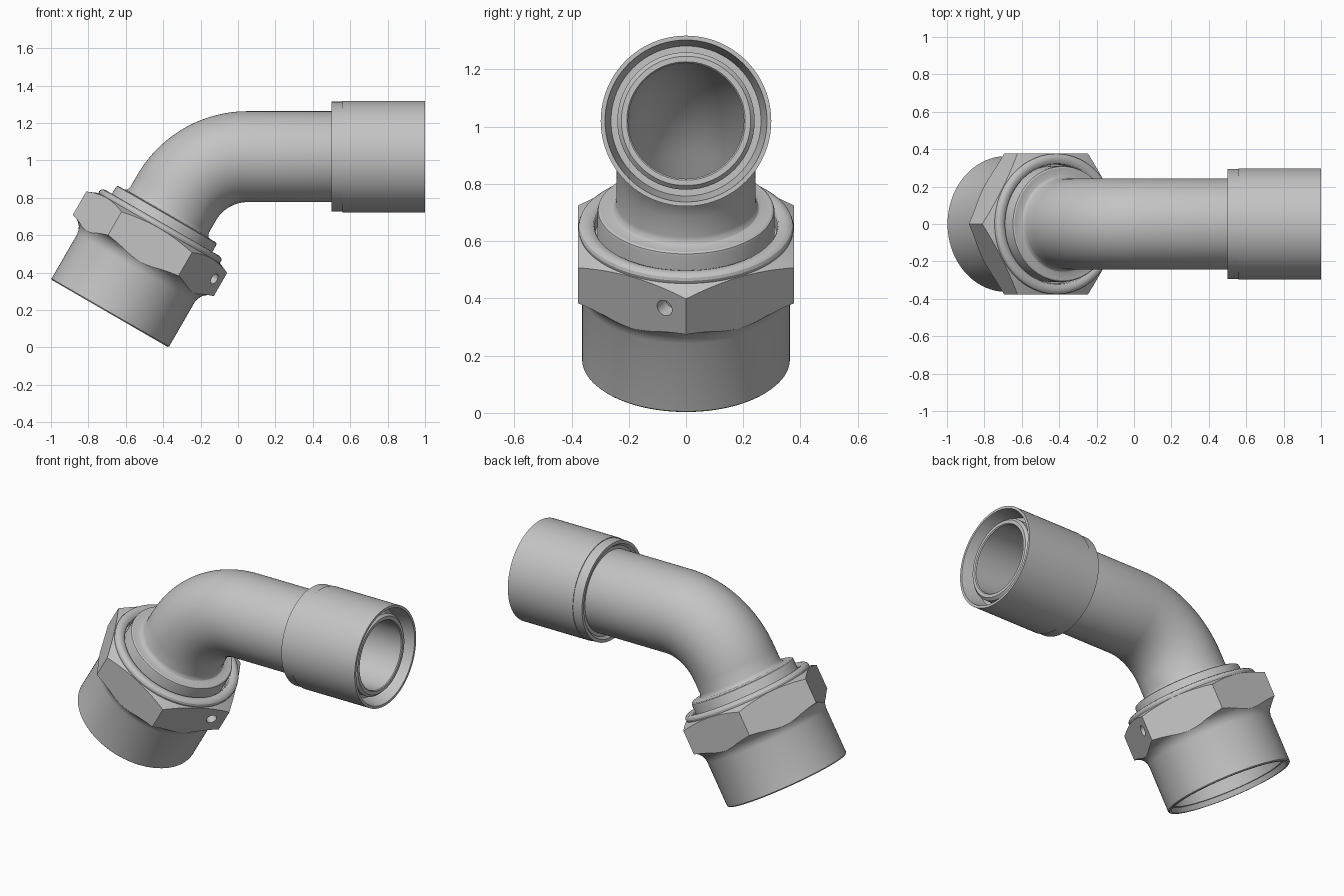
import bpy, bmesh, math
from mathutils import Vector

if "Cube" in bpy.data.objects:
    bpy.data.objects.remove(bpy.data.objects["Cube"])

grey = bpy.data.materials.new("steel grey")
grey.diffuse_color = (0.55, 0.55, 0.55, 1)
grey.use_nodes = True
grey.node_tree.nodes["Principled BSDF"].inputs["Base Color"].default_value = grey.diffuse_color

Y = Vector((0, 1, 0))
X = Vector((1, 0, 0))
AX = Vector((0.5, 0, math.sqrt(0.75)))       # axis of the tilted nut
BASE = Vector((-0.6855, 0, 0.1815))          # centre of the nut's open end
PZ = 1.02                                    # height of the straight pipe
REACH = (PZ - BASE.z) / AX.z                 # where the two axes meet
CORNER = BASE + AX * REACH
BEND_R = 0.438
TAN = BEND_R * math.tan(math.radians(30))


def rings(name, path, segs=96, loop=True):
    """Skin circles given as (centre, direction, radius); loop closes the tube wall."""
    bm = bmesh.new()
    rows = []
    for c, d, r in path:
        v = (Y - d * Y.dot(d))
        v.normalize()
        n = v.cross(d)
        rows.append([bm.verts.new(c + r * (math.cos(a) * n + math.sin(a) * v))
                     for a in (2 * math.pi * i / segs for i in range(segs))])
    pairs = list(zip(rows, rows[1:]))
    if loop:
        pairs.append((rows[-1], rows[0]))
    else:
        bm.faces.new(rows[0])
        bm.faces.new(rows[-1])
    for a, b in pairs:
        for i in range(segs):
            j = (i + 1) % segs
            bm.faces.new((a[i], a[j], b[j], b[i]))
    bmesh.ops.recalc_face_normals(bm, faces=bm.faces)
    me = bpy.data.meshes.new(name)
    bm.to_mesh(me)
    bm.free()
    me.materials.append(grey)
    ob = bpy.data.objects.new(name, me)
    bpy.context.collection.objects.link(ob)
    return ob


def on_nut(profile):
    return [(BASE + AX * t, AX, r) for t, r in profile]


def on_pipe(profile):
    return [(Vector((x, 0, PZ)), X, r) for x, r in profile]


def select(ob):
    bpy.ops.object.select_all(action='DESELECT')
    ob.select_set(True)
    bpy.context.view_layer.objects.active = ob


def boolean(ob, tool, op):
    m = ob.modifiers.new(op, 'BOOLEAN')
    m.operation, m.object, m.solver = op, tool, 'EXACT'
    select(ob)
    bpy.ops.object.modifier_apply(modifier=m.name)
    bpy.data.objects.remove(tool)


def bend(r):
    """Circles around the 60 degree elbow."""
    c = Vector((CORNER.x + TAN, 0, PZ - BEND_R))
    out = []
    for i in range(25):
        a = math.radians(60 * (1 - i / 24))
        p = c + BEND_R * Vector((-math.sin(a), 0, math.cos(a)))
        out.append((p, Vector((math.cos(a), 0, math.sin(a))), r))
    return out


# elbow pipe with shoulder flange, hollow all the way
outer = on_nut([(0.295, 0.31), (0.60, 0.31), (0.609, 0.307), (0.613, 0.30),
                (0.613, 0.264), (0.617, 0.254), (0.626, 0.247), (0.64, 0.243)])
outer += bend(0.243) + on_pipe([(0.80, 0.243), (0.81, 0.24), (0.955, 0.24),
                                (0.97, 0.226), (0.97, 0.207), (0.965, 0.202)])
inner = bend(0.202)[::-1] + on_nut([(0.295, 0.202)])
pipe = rings("elbow_pipe", outer + inner)

# round collar on the straight end
collar = rings("end_collar", on_pipe([
    (0.515, 0.235), (0.515, 0.262), (0.50, 0.275), (0.50, 0.294), (0.56, 0.294),
    (0.56, 0.298), (1.0, 0.298), (1.0, 0.283), (0.90, 0.262), (0.90, 0.235)]))

# swivel nut: turned profile cut by a hexagonal prism
nut = rings("hex_nut", on_nut([
    (0, 0.357), (0.006, 0.363), (0.28, 0.363), (0.30, 0.367), (0.32, 0.376),
    (0.338, 0.391), (0.35, 0.41), (0.357, 0.43), (0.36, 0.455), (0.493, 0.455),
    (0.528, 0.374), (0.54, 0.376), (0.55, 0.372), (0.557, 0.363), (0.56, 0.35),
    (0.558, 0.335), (0.552, 0.323), (0.545, 0.319), (0.50, 0.319), (0.50, 0.24),
    (0.30, 0.24), (0.30, 0.325), (0.03, 0.325), (0.03, 0.338), (0, 0.345)]))
boolean(nut, rings("hex_cutter", on_nut([(-0.2, 0.435), (0.8, 0.435)]), 6, False),
        'INTERSECT')

# small blind hole in one flat beside the lower corner
side = AX.cross(Y) * -1
side = side if side.x > 0 else -side
normal = side * math.cos(math.radians(30)) - Y * 0.5
spot = BASE + AX * 0.44 + side * 0.392 - Y * 0.075
boolean(nut, rings("hole_cutter", [(spot + normal * 0.05, normal, 0.03),
                                   (spot - normal * 0.06, normal, 0.03)], 32, False),
        'DIFFERENCE')

for ob in (pipe, collar, nut):
    select(ob)
    bpy.ops.object.shade_smooth_by_angle(angle=math.radians(25))
